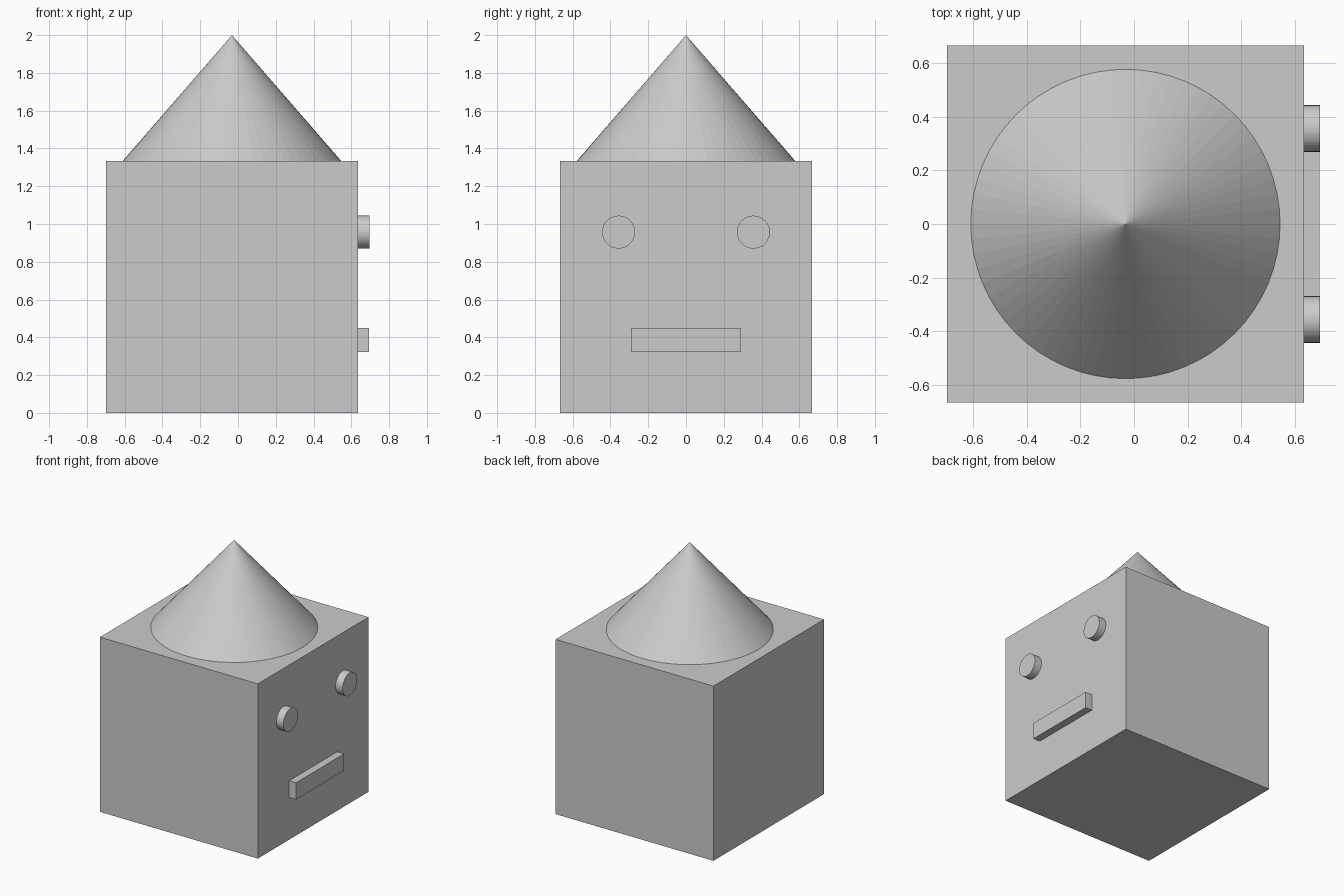
import bpy
from math import pi

if "Cube" in bpy.data.objects:
    bpy.data.objects.remove(bpy.data.objects["Cube"])

CX = -0.032      # centre of the head and hat
SIDE = 1.334     # head cube size
FACE = CX + SIDE / 2
DEPTH = 0.06     # how far the features stand out


def box(name, size, loc):
    bpy.ops.mesh.primitive_cube_add(size=1, location=loc)
    ob = bpy.context.object
    ob.name = name
    ob.scale = size
    bpy.ops.object.transform_apply(location=False, rotation=False, scale=True)
    return ob


# Cube head
box("head", (SIDE, SIDE, SIDE), (CX, 0, SIDE / 2))

# Cone hat
hat_height = 2 - SIDE
bpy.ops.mesh.primitive_cone_add(vertices=64, radius1=0.578, radius2=0, depth=hat_height,
                                location=(CX, 0, SIDE + hat_height / 2))
bpy.context.object.name = "cone_hat"

# Round eyes on the +x face
for side, name in ((-1, "left_eye"), (1, "right_eye")):
    bpy.ops.mesh.primitive_cylinder_add(vertices=64, radius=0.087, depth=DEPTH,
                                        location=(FACE + DEPTH / 2, side * 0.357, 0.957),
                                        rotation=(0, pi / 2, 0))
    bpy.context.object.name = name

# Bar mouth
box("mouth", (DEPTH - 0.002, 0.58, 0.128), (FACE + DEPTH / 2 - 0.001, 0, 0.386))
